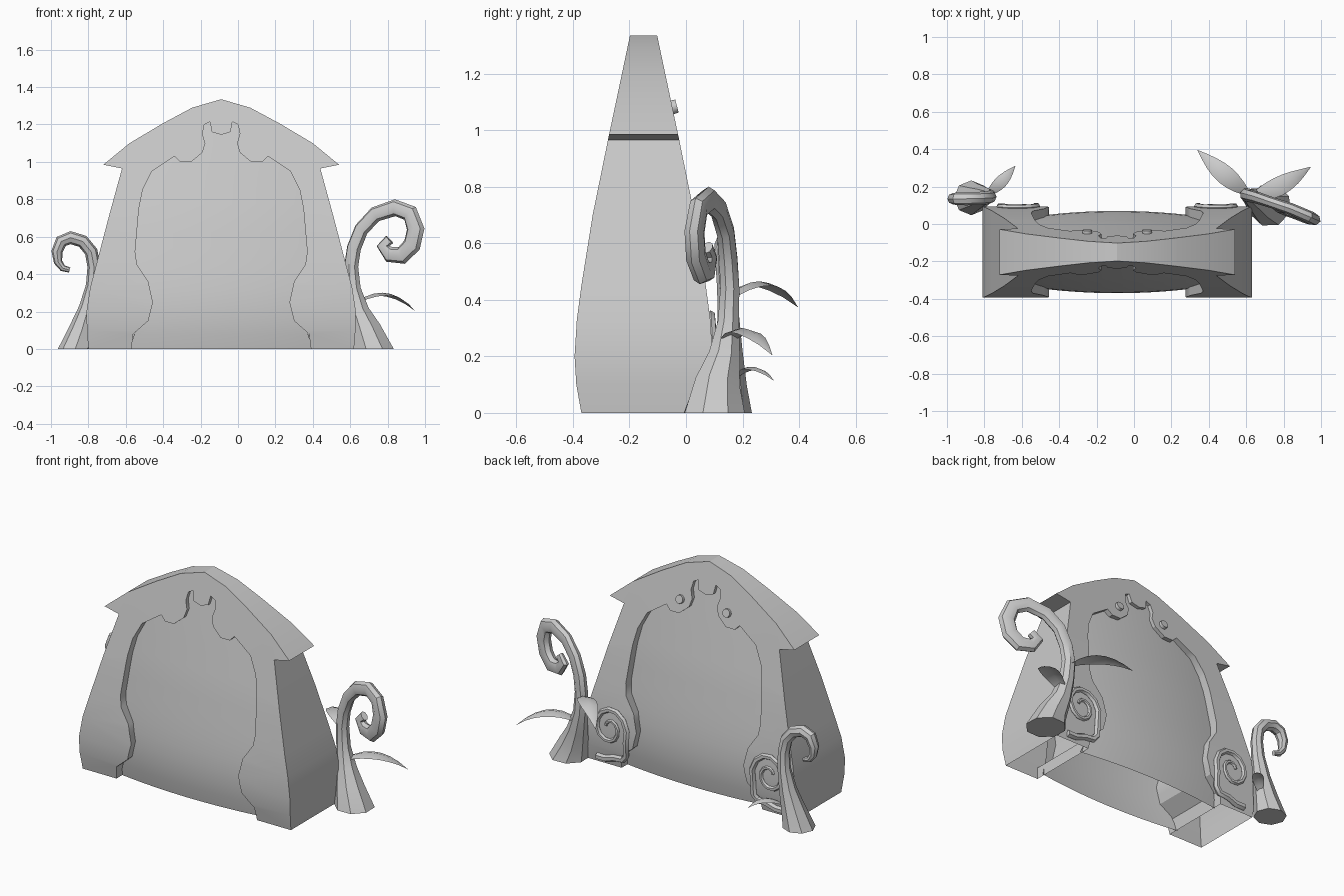
import bpy, bmesh, math
from mathutils import Vector

if "Cube" in bpy.data.objects:
    bpy.data.objects.remove(bpy.data.objects["Cube"])

CX, CY = -0.09, -0.15          # centre of the gate body
DEPTH = [(0, .22), (.1, .238), (.2, .244), (.33, .236), (.45, .22), (.7, .18), (.97, .125), (1.335, .048)]


def interp(table, z):
    for (a, u), (b, v) in zip(table, table[1:]):
        if z <= b:
            return u + (v - u) * max(0, (z - a) / (b - a))
    return table[-1][1]


def finish(name, bm, angle=35, normals=True):
    if normals:
        bmesh.ops.recalc_face_normals(bm, faces=bm.faces)
    me = bpy.data.meshes.new(name)
    bm.to_mesh(me)
    bm.free()
    ob = bpy.data.objects.new(name, me)
    bpy.context.collection.objects.link(ob)
    bpy.ops.object.select_all(action='DESELECT')
    ob.select_set(True)
    bpy.context.view_layer.objects.active = ob
    bpy.ops.object.shade_smooth_by_angle(angle=math.radians(angle))
    return ob


def sweep(name, pts, radii, normal, flat=None, sides=8):
    """Tapered tube along pts; flat scales the thickness along normal."""
    bm = bmesh.new()
    pts = [Vector(p) for p in pts]
    rings = []
    for i, p in enumerate(pts):
        t = (pts[min(i + 1, len(pts) - 1)] - pts[max(i - 1, 0)]).normalized()
        if p.z == 0:
            t = Vector((0, 0, 1))
        u = t.cross(Vector(normal)).normalized()
        v = u.cross(t).normalized()
        k = flat[i] if flat else 1
        rings.append([bm.verts.new(p + radii[i] * (math.cos(a) * u + k * math.sin(a) * v))
                      for a in (2 * math.pi * j / sides for j in range(sides))])
    for a, b in zip(rings, rings[1:]):
        for j in range(sides):
            bm.faces.new((a[j], a[(j + 1) % sides], b[(j + 1) % sides], b[j]))
    bm.faces.new(rings[0])
    bm.faces.new(rings[-1])
    return finish(name, bm, 40)


def leaf(name, base, ctrl, tip, width):
    """Drooping pointed leaf with a shallow centre fold."""
    bm = bmesh.new()
    b, c, t = Vector(base), Vector(ctrl), Vector(tip)
    side = (t - b).cross(Vector((0, 0, 1))).normalized()
    rows = []
    for i in range(8):
        s = i / 7
        p = b * (1 - s) ** 2 + c * 2 * s * (1 - s) + t * s * s
        w = width / 2 * (math.sin(math.pi * (0.12 + 0.88 * s)) + .02)
        rows.append([bm.verts.new(p + side * w * k - Vector((0, 0, abs(k) * w * .3))) for k in (-1, 0, 1)])
    for r, q in zip(rows, rows[1:]):
        for j in range(2):
            bm.faces.new((r[j], r[j + 1], q[j + 1], q[j]))
    return finish(name, bm)


# Gate frame: outer wall and roof outline minus the scalloped opening
outer = [(.71, 0), (.718, .1), (.72, .2), (.7, .33), (.668, .45), (.6, .71), (.53, .965),
         (.63, .985), (.49, 1.1), (.31, 1.207), (.155, 1.29), (0, 1.335)]
inner = [(.48, 0), (.47, .08), (.39, .15), (.365, .25), (.39, .36), (.45, .45), (.46, .52), (.44, .75),
         (.42, .85), (.37, .95), (.25, 1.03), (.22, 1.0), (.16, 1.0), (.1, 1.05), (.085, 1.1),
         (.1, 1.15), (.09, 1.2), (.06, 1.215), (.05, 1.16), (0, 1.145)]


def mirrored(half):
    return half + [(-x, z) for x, z in half[-2::-1]]


bm = bmesh.new()
loop = mirrored(outer) + mirrored(inner)[::-1]
face = bm.faces.new([bm.verts.new((x, -1, z)) for x, z in loop])
ext = bmesh.ops.extrude_face_region(bm, geom=[face], use_keep_orig=True)
for v in ext['geom']:
    if isinstance(v, bmesh.types.BMVert):
        v.co.y = 1
bmesh.ops.recalc_face_normals(bm, faces=bm.faces)
bottom = [f for f in bm.faces if all(v.co.z < 1e-5 for v in f.verts)]
bmesh.ops.delete(bm, geom=bottom, context='FACES_ONLY')
bmesh.ops.triangulate(bm, faces=bm.faces)
for z in (.1, .2, .33, .45, .58, .7, .84, .97, 1.1, 1.2):
    bmesh.ops.bisect_plane(bm, geom=bm.verts[:] + bm.edges[:] + bm.faces[:], dist=1e-4,
                           plane_co=(0, 0, z), plane_no=(0, 0, 1))
for v in bm.verts:
    v.co = (CX + v.co.x, CY + v.co.y * interp(DEPTH, v.co.z), v.co.z)
finish("gate_frame", bm, 30, normals=False)

# Bulging door panels, front and back, tucked behind the frame
WIDTH = [(0, .49), (.15, .44), (.36, .43), (.5, .49), (.85, .46), (.97, .43), (1.15, .22), (1.24, .12)]
for name, s in (("front_panel", -1), ("back_panel", 1)):
    bm = bmesh.new()
    rows = []
    for i in range(17):
        z = 1.24 * i / 16
        row = []
        for j in range(13):
            d = interp(WIDTH, z) * (j / 6 - 1)
            y = interp(DEPTH, z) - .022 - .15 * d * d
            row.append(bm.verts.new((CX + d, CY + s * y, z)))
        rows.append(row)
    for a, b in zip(rows, rows[1:]):
        for j in range(12):
            q = (a[j], a[j + 1], b[j + 1], b[j])
            bm.faces.new(q if s < 0 else q[::-1])
    finish(name, bm, normals=False)

# Back decorations: studs and spiral curls, one per side
for side, s in (("left", -1), ("right", 1)):
    x = CX + s * .16
    sweep("stud_" + side, [(x, -.07, 1.075), (x, -.032, 1.085)], [.027, .025], (0, 0, 1), sides=10)
    path = [(.64, .035), (.58, .035), (.52, .055), (.46, .06), (.435, .09)]
    for i in range(19):
        a = math.radians(205 - 30 * i)
        r = .122 - .0052 * i
        path.append((.545 + r * math.cos(a), .235 + r * 1.1 * math.sin(a)))
    pts = [(CX + s * d, CY + interp(DEPTH, z) + .003, z) for d, z in path]
    n = len(pts)
    sweep("curl_" + side, pts, [.021 - .012 * i / n for i in range(n)], (0, 1, 0), sides=6)

# Right tendril: flared foot, stem and thick curled head
right = [(.725, .1, 0, .115), (.685, .11, .1, .085), (.645, .135, .2, .06), (.615, .15, .32, .044),
         (.605, .155, .44, .04), (.62, .15, .54, .04), (.66, .14, .64, .04), (.735, .115, .72, .042),
         (.84, .08, .755, .045), (.92, .045, .725, .047), (.95, .03, .64, .05), (.93, .035, .555, .05),
         (.875, .055, .5, .048), (.81, .075, .505, .043), (.775, .085, .55, .036), (.81, .075, .585, .028)]
sweep("right_tendril", [p[:3] for p in right], [p[3] for p in right], (.35, .94, 0),
      [1, 1, 1, .9, .9, .85, .8] + [.7] * 9)

# Left tendril: smaller, tapering to a thin tip
left = [(-.87, .14, 0, .093), (-.835, .145, .1, .07), (-.8, .15, .22, .05), (-.775, .15, .34, .038),
        (-.77, .145, .44, .035), (-.785, .14, .52, .035), (-.83, .137, .575, .035), (-.895, .135, .595, .035),
        (-.945, .135, .575, .034), (-.968, .135, .52, .03), (-.962, .135, .465, .023),
        (-.937, .135, .432, .018), (-.9, .135, .422, .014)]
sweep("left_tendril", [p[:3] for p in left], [p[3] for p in left], (0, 1, 0))

# Leaves growing from the tendrils
leaf("right_leaf_back", (.6, .17, .42), (.47, .27, .53), (.34, .395, .375), .1)
leaf("right_leaf_side", (.63, .14, .25), (.8, .2, .37), (.945, .305, .205), .1)
leaf("left_leaf", (-.78, .16, .12), (-.7, .23, .21), (-.635, .31, .115), .065)
